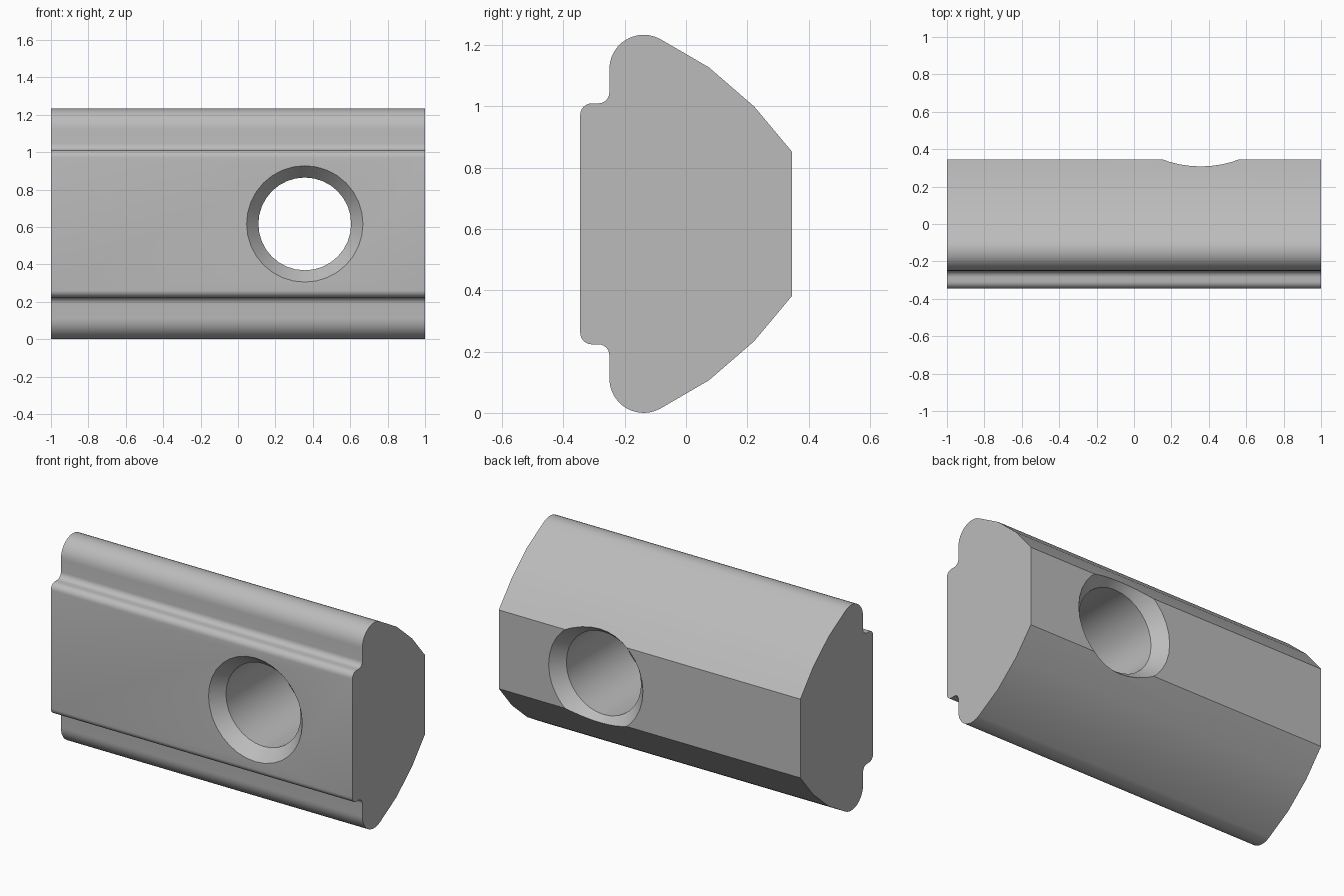
import bpy, bmesh, math
from mathutils import Vector

cube = bpy.data.objects.get("Cube")
if cube:
    bpy.data.objects.remove(cube, do_unlink=True)

LENGTH, MID_Z = 2.0, 0.6165
HOLE_X, SEGMENTS = 0.357, 32


def arc(cy, cz, radius, start, end, steps):
    """Points (y, z) along an arc, angles in degrees."""
    angles = [math.radians(start + (end - start) * i / steps) for i in range(steps + 1)]
    return [(cy + radius * math.cos(a), cz + radius * math.sin(a)) for a in angles]


def make_object(name, bm):
    bmesh.ops.recalc_face_normals(bm, faces=bm.faces)
    mesh = bpy.data.meshes.new(name)
    bm.to_mesh(mesh)
    bm.free()
    obj = bpy.data.objects.new(name, mesh)
    bpy.context.collection.objects.link(obj)
    return obj


# Plain grey metal
metal = bpy.data.materials.new("grey_metal")
metal.use_nodes = True
metal.diffuse_color = (0.5, 0.5, 0.5, 1)
bsdf = next(n for n in metal.node_tree.nodes if n.type == "BSDF_PRINCIPLED")
bsdf.inputs["Base Color"].default_value = metal.diffuse_color

# Upper half of the cross-section, measured from the middle height
upper = arc(-0.307, 0.355, 0.038, 180, 90, 6)             # front lip
upper += arc(-0.285, 0.428, 0.035, -90, 0, 6)             # inner fillet
upper += arc(-0.138, 0.5045, 0.112, 180, 60, 12)          # rounded crest
upper += [(0.075, 0.51), (0.222, 0.383), (0.345, 0.236)]  # sloping back
profile = upper + [(y, -z) for y, z in reversed(upper)]

# Bar extruded along its length
bm = bmesh.new()
end_face = bm.faces.new([bm.verts.new((-LENGTH / 2, y, MID_Z + z)) for y, z in profile])
swept = bmesh.ops.extrude_face_region(bm, geom=[end_face], use_keep_orig=True)
bmesh.ops.translate(bm, vec=(LENGTH, 0, 0),
                    verts=[v for v in swept["geom"] if isinstance(v, bmesh.types.BMVert)])
bar = make_object("slotted_bar", bm)
bar.data.materials.append(metal)

# Hole cutter: straight bore with a countersink at each end
bm = bmesh.new()
rings = []
for y, r in [(-0.465, 0.412), (-0.27, 0.248), (0.27, 0.248), (0.465, 0.417)]:
    ring = []
    for i in range(SEGMENTS):
        a = math.tau * i / SEGMENTS
        ring.append(bm.verts.new(Vector((HOLE_X + r * math.cos(a), y, MID_Z + r * math.sin(a)))))
    rings.append(ring)
for a, b in zip(rings, rings[1:]):
    for i in range(SEGMENTS):
        j = (i + 1) % SEGMENTS
        bm.faces.new((a[i], a[j], b[j], b[i]))
bm.faces.new(rings[0])
bm.faces.new(rings[-1])
cutter = make_object("hole_cutter", bm)
cutter.data.materials.append(metal)
cutter.hide_render = True

# Cut the hole, then drop the cutter
cut = bar.modifiers.new("hole", "BOOLEAN")
cut.operation = "DIFFERENCE"
cut.solver = "EXACT"
cut.object = cutter
bpy.ops.object.select_all(action="DESELECT")
bar.select_set(True)
bpy.context.view_layer.objects.active = bar
bpy.ops.object.modifier_apply(modifier=cut.name)
bpy.data.objects.remove(cutter, do_unlink=True)

bpy.ops.object.shade_smooth_by_angle(angle=math.radians(30))
